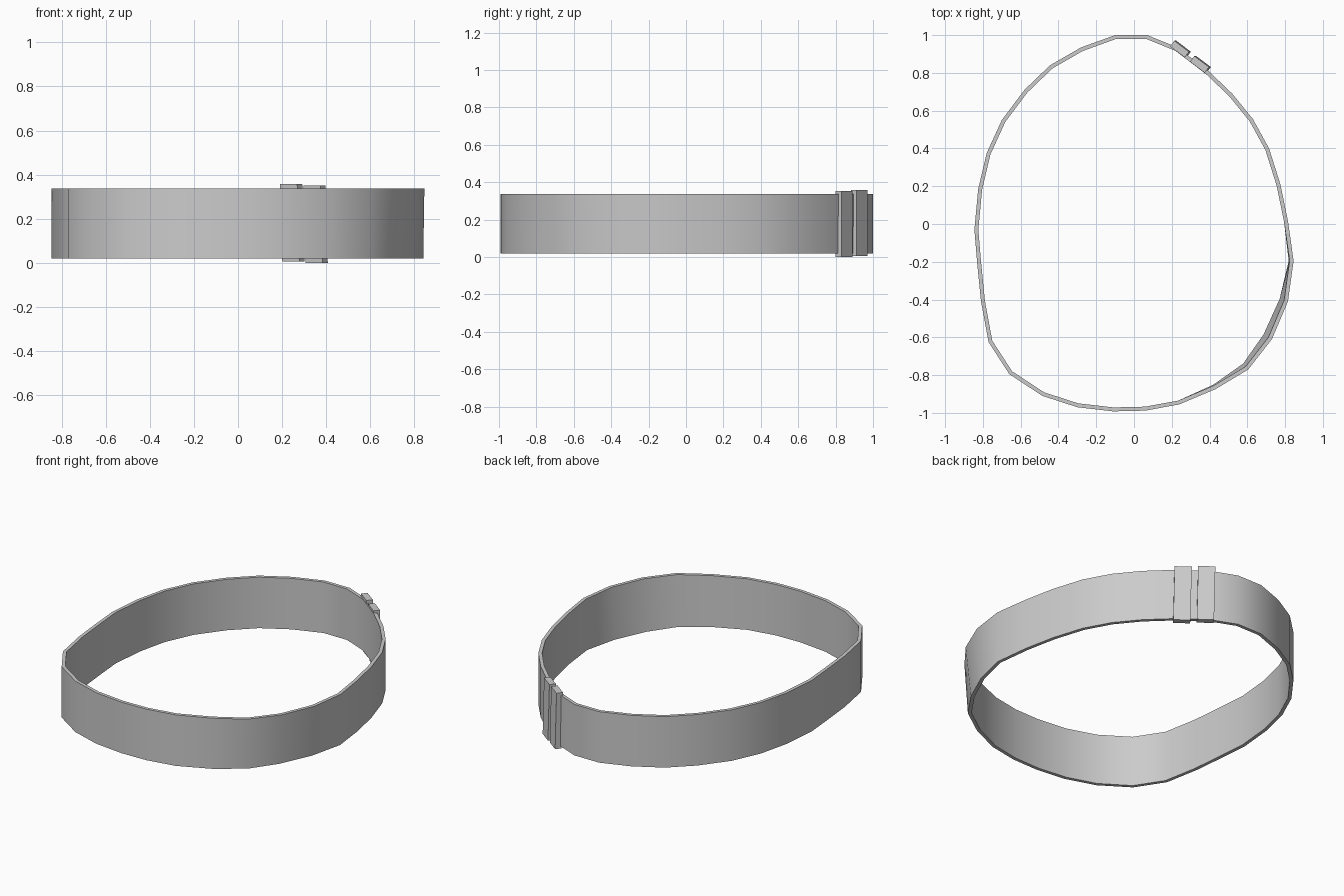
import bpy, bmesh, math
from mathutils import Vector, Matrix

if "Cube" in bpy.data.objects:
    bpy.data.objects.remove(bpy.data.objects["Cube"])

# Outer outline of the band seen from above, clockwise from the back
OUTLINE = [(-.10, 1.0), (.07, 1.0), (.23, .935), (.40, .805), (.52, .69), (.63, .555),
           (.715, .40), (.775, .21), (.815, .016), (.845, -.195), (.815, -.41),
           (.73, -.61), (.605, -.77), (.43, -.875), (.24, -.955), (.06, -.988),
           (-.11, -.992), (-.30, -.97), (-.485, -.91), (-.66, -.795), (-.77, -.625),
           (-.81, -.41), (-.83, -.21), (-.845, -.03), (-.825, .185), (-.78, .375),
           (-.70, .55), (-.58, .71), (-.445, .84), (-.28, .935)]
# Inward lean of the lower edge at the front right
LEAN = {9: .005, 10: .025, 11: .03, 12: .02, 13: .005}
THICK, Z0, Z1 = .021, .02, .338


def add_object(name, bm):
    bmesh.ops.recalc_face_normals(bm, faces=bm.faces)
    mesh = bpy.data.meshes.new(name)
    bm.to_mesh(mesh)
    bm.free()
    ob = bpy.data.objects.new(name, mesh)
    bpy.context.collection.objects.link(ob)
    return ob


# Thin closed band: four rings joined into a loop
bm = bmesh.new()
n = len(OUTLINE)
sections = []
for i in range(n):
    prev, cur, nxt = (Vector(OUTLINE[(i + k) % n]) for k in (-1, 0, 1))
    t = (nxt - prev).normalized()
    inward = Vector((t.y, -t.x))
    lean = LEAN.get(i, 0)
    sections.append([bm.verts.new((*(cur + inward * d), z)) for d, z in
                     ((0, Z1), (THICK, Z1), (THICK + lean, Z0), (lean, Z0))])
for i in range(n):
    a, b = sections[i], sections[(i + 1) % n]
    for k in range(4):
        m = (k + 1) % 4
        bm.faces.new((a[k], b[k], b[m], a[m]))
band = add_object("band", bm)
bpy.context.view_layer.objects.active = band
band.select_set(True)
bpy.ops.object.shade_smooth_by_angle(angle=math.radians(40))

# Two flat clips around the band at the back right, leaning slightly
shear = Matrix.Identity(4)
shear[0][2] = -.028
for name, x, y, z0, z1 in (("clip_back", .246, .926, .006, .357),
                           ("clip_front", .352, .845, .0, .352)):
    bm = bmesh.new()
    bmesh.ops.create_cube(bm, size=1)
    bm.transform(Matrix.Translation((x, y, (z0 + z1) / 2)) @ shear
                 @ Matrix.Rotation(math.radians(-37), 4, 'Z')
                 @ Matrix.Diagonal((.097, .038, z1 - z0, 1)))
    add_object(name, bm)
